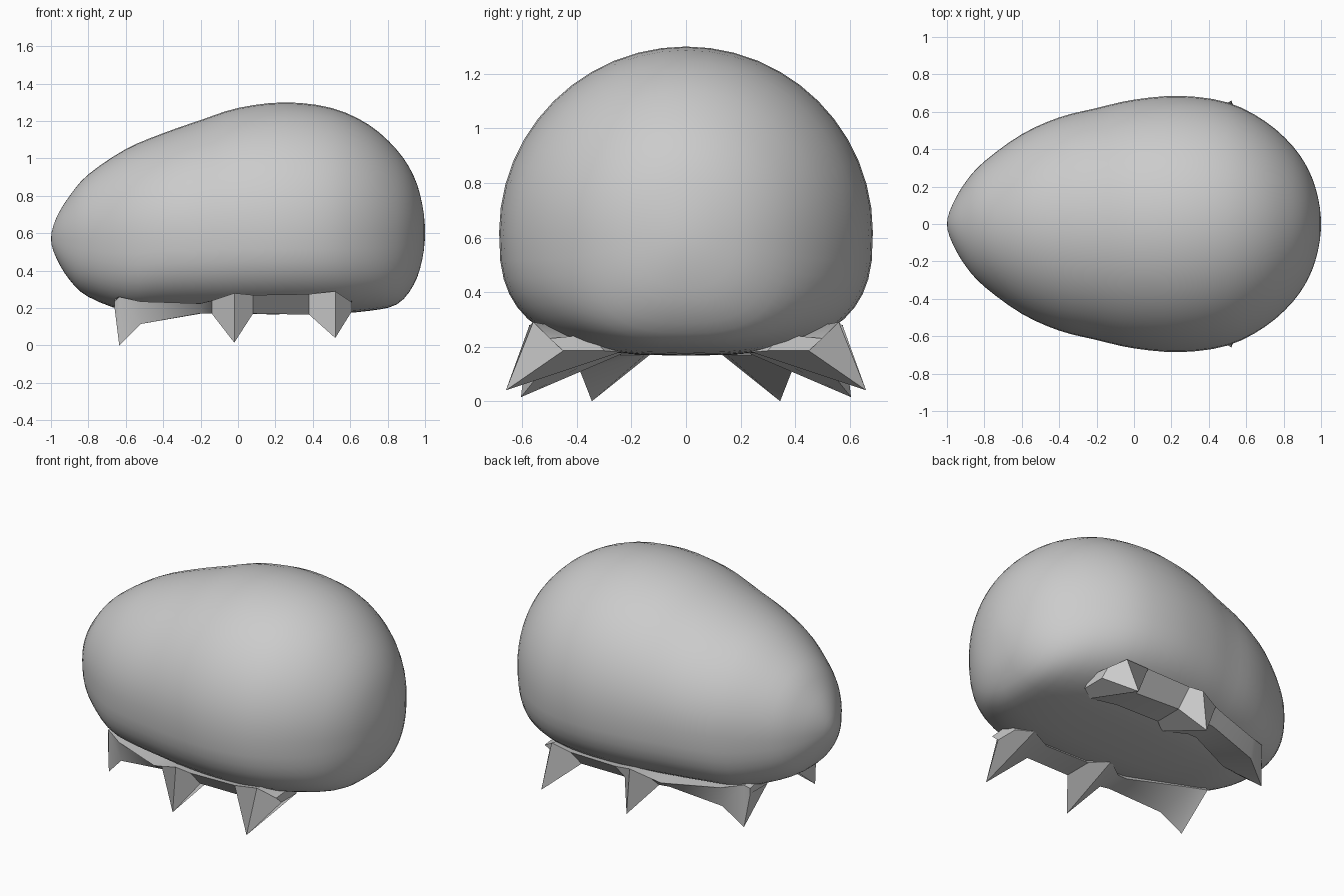
import bpy, math

if "Cube" in bpy.data.objects:
    bpy.data.objects.remove(bpy.data.objects["Cube"])

def make_mesh(name, verts, faces, angle):
    me = bpy.data.meshes.new(name)
    me.from_pydata(verts, [], faces)
    me.validate()
    ob = bpy.data.objects.new(name, me)
    bpy.context.collection.objects.link(ob)
    bpy.ops.object.select_all(action='DESELECT')
    ob.select_set(True)
    bpy.context.view_layer.objects.active = ob
    bpy.ops.object.mode_set(mode='EDIT')
    bpy.ops.mesh.select_all(action='SELECT')
    bpy.ops.mesh.normals_make_consistent(inside=False)
    bpy.ops.object.mode_set(mode='OBJECT')
    bpy.ops.object.shade_smooth_by_angle(angle=math.radians(angle))
    return ob

def catmull(p0, p1, p2, p3, t):
    return [0.5 * (2*b + (c - a)*t + (2*a - 5*b + 4*c - d)*t*t + (3*b - a - 3*c + d)*t**3)
            for a, b, c, d in zip(p0, p1, p2, p3)]

# Body stations along x: x, half width, top z, widest z, bottom z
rows = [
    (-1.0, 0, .57, .57, .57), (-.97, .105, .685, .57, .465), (-.9, .225, .80, .57, .35),
    (-.8, .335, .915, .575, .26), (-.6, .48, 1.05, .585, .185), (-.4, .57, 1.135, .6, .178),
    (-.2, .62, 1.205, .61, .172), (0, .665, 1.27, .62, .168), (.25, .685, 1.30, .62, .167),
    (.5, .65, 1.27, .62, .17), (.7, .55, 1.18, .62, .185), (.85, .415, 1.045, .615, .22),
    (.94, .275, .905, .61, .325), (.985, .135, .755, .605, .46), (1.0, 0, .605, .605, .605)]

def flip(r):
    return (r[0], -r[1], r[4], r[3], r[2])

keys = [flip(rows[1])] + rows + [flip(rows[-2])]
stations = []
for i in range(1, len(keys) - 2):
    for k in range(3):
        stations.append(catmull(*keys[i-1:i+3], k / 3))
stations = stations[1:]

# Body: round above, squarer and flat below
N = 48
verts, faces = [], []
for x, w, top, mid, bot in stations:
    n = 2.2 + 0.6 * min(1, w / 0.5)
    for j in range(N):
        a = 2 * math.pi * j / N
        c, s = math.cos(a), math.sin(a)
        if s >= 0:
            verts.append((x, w * c, mid + (top - mid) * s))
        else:
            y = math.copysign(abs(c) ** (2 / n), c)
            verts.append((x, w * y, mid - (mid - bot) * abs(s) ** (2 / n)))
for i in range(len(stations) - 1):
    for j in range(N):
        k = (j + 1) % N
        faces.append((i*N + j, i*N + k, (i+1)*N + k, (i+1)*N + j))
tail, nose = len(verts), len(verts) + 1
verts += [(-1, 0, .57), (1, 0, .605)]
last = (len(stations) - 1) * N
for j in range(N):
    k = (j + 1) % N
    faces += [(tail, k, j), (nose, last + j, last + k)]
make_mesh("body", verts, faces, 60)

# Leg skirt sections: x, outer top (y, z), lower tip (y, z), inner edge (y, z)
legs = [
    (-.66, .32, .235, .32, .20, .15, .20), (-.635, .35, .26, .345, .0, .12, .18),
    (-.52, .41, .235, .39, .115, .15, .17), (-.2, .53, .225, .45, .172, .30, .17),
    (-.14, .54, .24, .46, .17, .30, .17), (-.02, .575, .28, .605, .015, .22, .18),
    (.08, .575, .27, .48, .17, .30, .17), (.38, .575, .275, .47, .165, .30, .165),
    (.52, .56, .29, .66, .04, .24, .18), (.61, .50, .23, .45, .185, .30, .185)]
for side, name in ((1, "back_legs"), (-1, "front_legs")):
    verts, faces = [], []
    for x, y1, z1, y2, z2, y3, z3 in legs:
        verts += [(x, side*y1, z1), (x, side*y2, z2), (x, side*y3, z3),
                  (x, side*(y3 + .05), z3 + .06)]
    for i in range(len(legs) - 1):
        for j in range(4):
            k = (j + 1) % 4
            faces.append((i*4 + j, i*4 + k, i*4 + 4 + k, i*4 + 4 + j))
    e = len(verts)
    faces += [(0, 1, 2, 3), (e-4, e-3, e-2, e-1)]
    make_mesh(name, verts, faces, 35)
